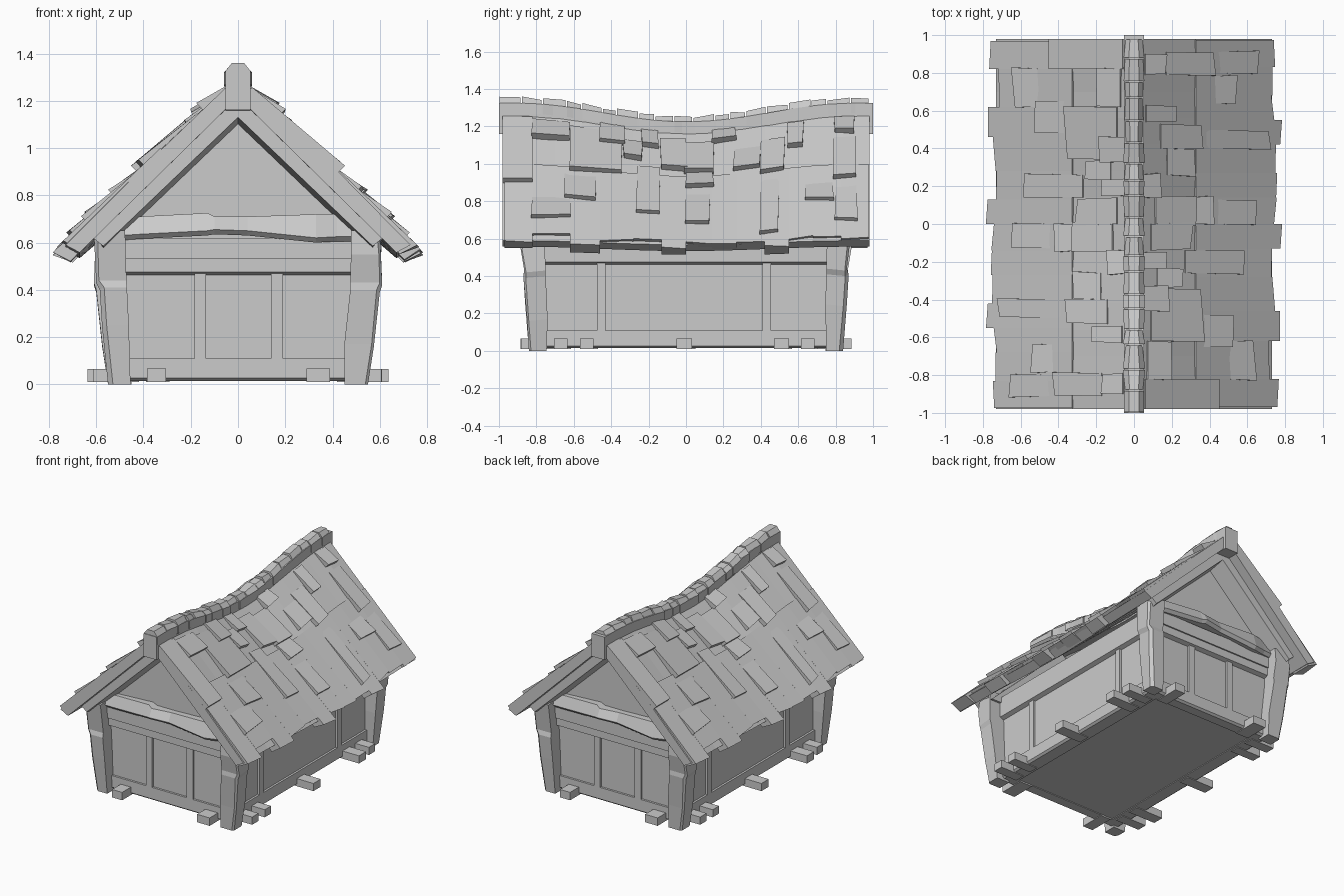
import bpy, bmesh, math, random

if "Cube" in bpy.data.objects:
    bpy.data.objects.remove(bpy.data.objects["Cube"])
random.seed(4)


def make(name, solids, twin=True):
    """One object from lofted solids (lists of rings); twin adds the half-turned copy."""
    bm = bmesh.new()
    for rings in solids:
        for s in ((1, -1) if twin else (1,)):
            vs = [[bm.verts.new((x * s, y * s, z)) for x, y, z in r] for r in rings]
            n = len(vs[0])
            for a, b in zip(vs, vs[1:]):
                for i in range(n):
                    bm.faces.new((a[i], a[(i + 1) % n], b[(i + 1) % n], b[i]))
            bm.faces.new(vs[0][::-1])
            bm.faces.new(vs[-1])
    bmesh.ops.recalc_face_normals(bm, faces=bm.faces)
    me = bpy.data.meshes.new(name)
    bm.to_mesh(me)
    bm.free()
    ob = bpy.data.objects.new(name, me)
    bpy.context.collection.objects.link(ob)
    return ob


def box(x0, x1, y0, y1, z0, z1):
    return [[(x0, y0, z), (x1, y0, z), (x1, y1, z), (x0, y1, z)] for z in (z0, z1)]


def end_rail(z0, z1, d, w, slope=0.012):
    """Front rail whose underside slopes back to the wall."""
    return [[(x, -0.7, z0), (x, -0.77, z0), (x, -d, z0 + slope), (x, -d, z1), (x, -0.7, z1)] for x in (-w, w)]


def side_rail(z0, z1, d, slope=0.012):
    return [[(0.4, y, z0), (0.49, y, z0), (d, y, z0 + slope), (d, y, z1), (0.4, y, z1)] for y in (-0.76, 0.76)]


def sag(y):
    return 0.05 * (1 + math.cos(math.pi * min(abs(y), 0.9) / 0.9))


def roof(u, y, h=0.0):
    """Point on the right roof slope, u out from the ridge, h above the surface."""
    z = 1.305 - 0.98 * u - sag(y) * (1 - 0.8 * u / 0.75)
    return (u + 0.69 * h, y, z + 0.72 * h)


def u_at(y, z):
    s = sag(y)
    return (1.325 - s - z) / (0.98 - s * 0.8 / 0.75)


# Walls and floor
make("wall_body", [box(-0.49, 0.49, -0.77, 0.77, 0.02, 0.62)], False)
make("gable_panel", [[[(-0.60, y, 0.58), (0.60, y, 0.58), (0, y, 1.15)] for y in (-0.78, -0.74)]])

# Sills and top rails
make("end_rails", [end_rail(0.015, 0.11, 0.785, 0.47), end_rail(0.463, 0.53, 0.80, 0.48),
                   end_rail(0.53, 0.62, 0.81, 0.48, 0)])
make("side_rails", [side_rail(0.015, 0.11, 0.505), side_rail(0.463, 0.62, 0.52)])

# Wall battens
make("end_battens", [box(x, x + 0.05, -0.785, -0.7, 0.11, 0.48) for x in (-0.185, 0.14)])
make("side_battens", [box(0.4, 0.505, y, y + 0.045, 0.11, 0.48) for y in (-0.475, 0.41)])

# Rough corner posts, flaring outward: z, inner x, outer x, inner y, outer y
post_a = [(0, .45, .55, .745, .84), (.17, .45, .575, .74, .85), (.40, .475, .60, .75, .87),
          (.43, .475, .61, .75, .865), (.55, .478, .605, .755, .885), (.65, .478, .60, .755, .875)]
post_b = [(0, .455, .55, .75, .84), (.25, .462, .575, .745, .86), (.41, .47, .585, .75, .87),
          (.44, .472, .60, .75, .86), (.65, .478, .61, .755, .885)]
posts = []
for sx, prof in ((1, post_a), (-1, post_b)):
    rings = []
    for z, a, b, c, d in prof:
        t = random.uniform(0.008, 0.022)
        rings.append([(sx * a, -c, z), (sx * b, -c, z), (sx * b, -d + t, z - 0.01 * (z > 0)),
                      (sx * (b - t), -d, z), (sx * a, -d, z)])
    posts.append(rings)
make("corner_posts", posts)

# Rough hewn tie beam on each gable: x, bottom, top, front depth
tie = [(-.49, .61, .69, .83), (-.42, .615, .71, .84), (-.13, .63, .725, .86), (-.10, .635, .71, .87),
       (.04, .63, .71, .85), (.33, .60, .72, .86), (.42, .605, .72, .84), (.49, .605, .69, .835)]
make("gable_tie_beam", [[[(x, -.74, b), (x, -d + .02, b), (x, -d, b + .02), (x, -d + .03, t), (x, -.74, t)]
                         for x, b, t, d in tie]])

# Gable rafters
make("gable_rafters", [[[(0, y, 1.10 + k), (s * 0.57, y, 0.555 + k), (s * 0.62, y, 0.625), (0, y, 1.22)]
                        for y, k in ((-0.91, 0.03), (-0.77, 0))] for s in (1, -1)])

# Short joist ends at ground level
joists = []
for y in (-0.67, -0.53, -0.01, 0.51, 0.65):
    w = random.uniform(0.035, 0.042)
    joists.append(box(0.42, random.uniform(0.60, 0.645), y - w, y + w, 0.01, 0.065))
for x, w in ((-0.345, 0.04), (0.34, 0.05)):
    joists.append(box(x - w, x + w, random.uniform(-0.91, -0.87), -0.7, 0.01, 0.067))
make("joist_ends", joists)

# Sagging roof slab, one slope and its half-turned copy
ys = [-0.98 + 1.96 * i / 14 for i in range(15)]
slab = [[roof(0, y), roof(0.35, y, random.uniform(-0.004, 0.012)), roof(0.73, y), roof(0.715, y, -0.065),
         (0.0, y, roof(0, y)[2] - 0.09)] for y in ys]
make("roof_slab", [slab])


def shingle(y0, y1, u0, u1, h=0.035):
    """Wedge tapering up from the roof surface to a thick lower edge."""
    j = lambda a: random.uniform(-a, a)
    a, b = j(0.01), j(0.01)
    d, e = j(0.01), j(0.01)
    return [[roof(u0, y0, -0.015), roof(u0, y1, -0.015), roof(u0, y1, 0.008), roof(u0, y0, 0.008)],
            [roof(u1 + a, y0 + d, -0.015), roof(u1 + b, y1 + e, -0.015),
             roof(u1 + b, y1 + e, h + b / 2), roof(u1 + a, y0 + d, h + a / 2)]]


# Loose shingles: y start, y end, upper z, lower z as seen from the side
rows = [(-.98, -.82, 1.27, .92), (-.82, -.62, 1.25, 1.15), (-.82, -.62, .86, .72), (-.65, -.48, .97, .82),
        (-.62, -.34, 1.2, .97), (-.46, -.33, 1.24, 1.12), (-.34, -.23, 1.14, 1.04), (-.24, -.15, 1.2, 1.10),
        (-.26, -.14, 1.0, .74), (-.14, .0, 1.15, .98), (.0, .15, 1.13, .97), (.0, .14, .98, .89),
        (.0, .13, .88, .69), (.14, .26, 1.24, 1.13), (.26, .40, 1.1, .98), (.40, .53, 1.15, .97),
        (.40, .50, .97, .64), (.54, .63, 1.24, 1.10), (.64, .78, .93, .81), (.79, .90, 1.27, 1.18),
        (.79, .91, 1.16, .94), (.80, .91, .94, .70)]
make("roof_shingles", [shingle(a, b, max(0.03, u_at((a + b) / 2, t)), u_at((a + b) / 2, z), 0.042)
                       for a, b, t, z in rows])

# Eave course with uneven lower ends: y start, y end, reach
eave = [(-.97, -.82, .745), (-.82, -.62, .71), (-.62, -.46, .765), (-.46, -.28, .725), (-.28, -.13, .725),
        (-.13, .0, .76), (.0, .14, .73), (.14, .27, .735), (.27, .42, .73), (.42, .55, .77),
        (.55, .68, .72), (.68, .83, .71), (.83, .975, .73)]
make("eave_shingles", [[[roof(.32, a, -.02), roof(.32, b, -.02), roof(.32, b, .012), roof(.32, a, .012)],
                        [roof(u - .02, a, -.06), roof(u - .02, b, -.06),
                         roof(u + random.uniform(-.012, .012), b, .02),
                         roof(u + random.uniform(-.012, .012), a, .02)]] for a, b, u in eave])

# Ridge beam following the sag
make("ridge_beam", [[[(-.052, y, 1.16 - sag(y)), (.052, y, 1.16 - sag(y)),
                      (.052, y, 1.325 - sag(y)), (-.052, y, 1.325 - sag(y))]
                     for y in [-1 + i / 8 for i in range(17)]]], False)

# Ridge cap stones
caps, y = [], -1.0
while y < 0.96:
    n = min(1.0, y + random.uniform(0.075, 0.13))
    rings = []
    for yy in (y + 0.004, n - 0.004):
        w, t = random.uniform(0.042, 0.06), random.uniform(1.345, 1.362)
        z = -sag(yy)
        rings.append([(-w, yy, 1.27 + z), (w, yy, 1.27 + z), (w, yy, 1.325 + z),
                      (w * 0.5, yy, t + z), (-w * 0.5, yy, t + z), (-w, yy, 1.325 + z)])
    caps.append(rings)
    y = n
make("ridge_caps", caps, False)
